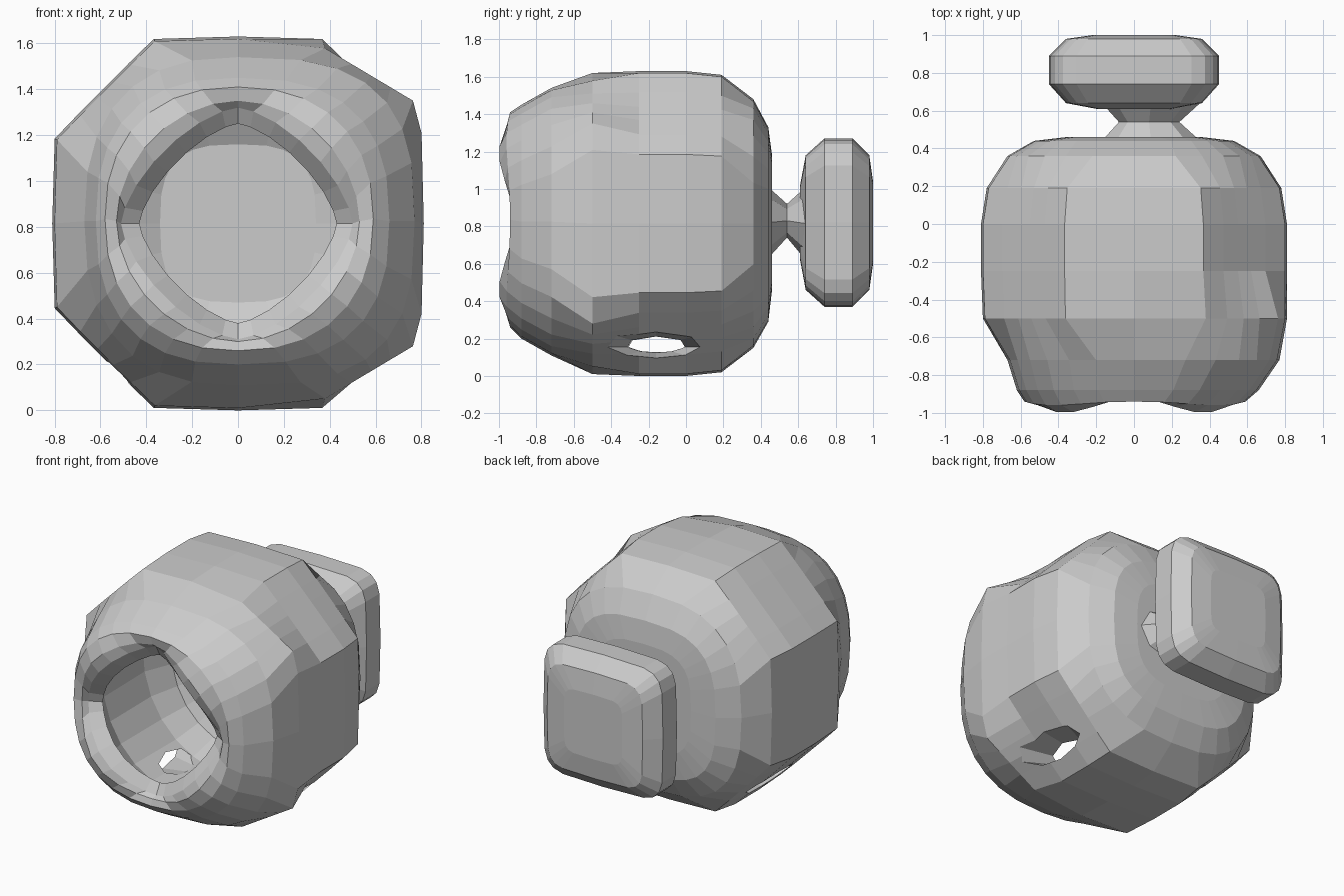
import bpy, bmesh
from math import sin, cos, pi, copysign

if "Cube" in bpy.data.objects:
    bpy.data.objects.remove(bpy.data.objects["Cube"])

# corner styles: (superellipse exponent, chamfer slope, chamfer limit)
CHAMFER = (3.8, 1.0, 1.445)
BUMP = (4.2, 0.6, 1.23)
PLATE = (6, 1.0, 1.78)


def plain(n):
    return (n, 1.0, 2.0)


def spow(v, e):
    return copysign(abs(v) ** e, v)


def loft(name, rings, seg=28):
    """Loft closed rings; ring = (y, left, right, bottom, top, left_style, right_style, dip, cx)."""
    bm = bmesh.new()
    loops = []
    for y, wl, wr, zb, zt, sl, sr, dip, cx in rings:
        loop = []
        for i in range(seg):
            a = 2 * pi * i / seg
            c, s = cos(a), sin(a)
            (n, slope, limit), w = (sr, wr) if c > 0 else (sl, wl)
            u, v = spow(c, 2 / n), spow(s, 2 / n)
            k = min(1, limit / (slope * abs(u) + abs(v)))
            loop.append(bm.verts.new((cx + w * u * k, y + dip * cos(2 * a) ** 2,
                                      (zt + zb) / 2 + (zt - zb) / 2 * v * k)))
        loops.append(loop)
    for a, b in zip(loops, loops[1:]):
        for i in range(seg):
            j = (i + 1) % seg
            bm.faces.new((a[i], a[j], b[j], b[i]))
    bm.faces.new(loops[0])
    bm.faces.new(loops[-1])
    bmesh.ops.recalc_face_normals(bm, faces=bm.faces)
    me = bpy.data.meshes.new(name)
    bm.to_mesh(me)
    bm.free()
    ob = bpy.data.objects.new(name, me)
    bpy.context.collection.objects.link(ob)
    return ob


# hollow body: outer skin back to front, over the lip, then the cavity
P = plain
outer = [
    (0.46, .36, .36, .46, 1.18, P(3.2), P(3.2), 0, 0),
    (0.44, .53, .53, .29, 1.33, P(3), P(3), 0, 0),
    (0.36, .67, .67, .15, 1.48, P(2.7), P(2.7), 0, 0),
    (0.19, .78, .78, .02, 1.61, CHAMFER, CHAMFER, 0, 0),
    (0.00, .81, .81, .00, 1.63, CHAMFER, CHAMFER, 0, 0),
    (-.25, .81, .81, .00, 1.63, CHAMFER, CHAMFER, 0, 0),
    (-.50, .80, .81, .01, 1.62, CHAMFER, BUMP, 0, 0),
    (-.72, .67, .77, .11, 1.54, P(2.5), P(2.9), 0, 0),
    (-.88, .62, .66, .20, 1.45, P(2.5), P(2.6), 0, 0),
    (-.96, .58, .59, .26, 1.41, P(2.3), P(2.3), .02, 0),
    (-1.0, .53, .53, .30, 1.35, P(1.9), P(1.9), .08, 0),
]
lip = [
    (-.98, .51, .50, .31, 1.32, P(1.5), P(1.5), .10, 0),
    (-.90, .43, .43, .38, 1.25, P(1.45), P(1.45), .06, 0),
]
cavity = [
    (-.82, .50, .50, .28, 1.35, P(2), P(2), 0, 0),
    (-.65, .60, .64, .17, 1.47, P(2.3), P(2.4), 0, 0),
    (-.45, .71, .71, .09, 1.54, P(2.2), P(2.3), 0, 0),
    (0.00, .72, .72, .08, 1.55, P(2.2), P(2.2), 0, 0),
    (0.20, .65, .65, .15, 1.47, P(2.4), P(2.4), 0, 0),
    (0.36, .34, .34, .47, 1.16, P(3), P(3), 0, 0),
]
body = loft("hollow_body", outer + lip + cavity)

# low side vents, flaring outwards through the shell
for side, label in ((1, "right"), (-1, "left")):
    bpy.ops.mesh.primitive_cone_add(
        vertices=8, radius1=.11, radius2=.36, depth=.46,
        location=(side * .50, -.16, .155), rotation=(0, side * pi / 2, 0))
    cutter = bpy.context.object
    cutter.name = "vent_cutter_" + label
    cutter.scale = (.28, 1, 1)
    cutter.hide_render = True
    mod = body.modifiers.new("vent_" + label, 'BOOLEAN')
    mod.operation = 'DIFFERENCE'
    mod.solver = 'EXACT'
    mod.object = cutter
    bpy.context.view_layer.objects.active = body
    bpy.ops.object.modifier_apply(modifier=mod.name)
    bpy.data.objects.remove(cutter, do_unlink=True)

# pinched neck joining the body to the back plate
loft("neck", [
    (0.44, .26, .26, .63, 1.01, P(2), P(2), 0, .09),
    (0.54, .16, .16, .74, .92, P(2), P(2), 0, .08),
    (0.64, .26, .26, .62, 1.01, P(2), P(2), 0, .09),
], seg=8)

# rounded back plate, slightly domed on both faces
loft("back_plate", [(y, w, w, .82 - w, .82 + w, PLATE, PLATE, 0, 0)
                    for y, w in ((.61, .20), (.64, .36), (.74, .45),
                                 (.89, .45), (.98, .36), (1.0, .22))], seg=20)
